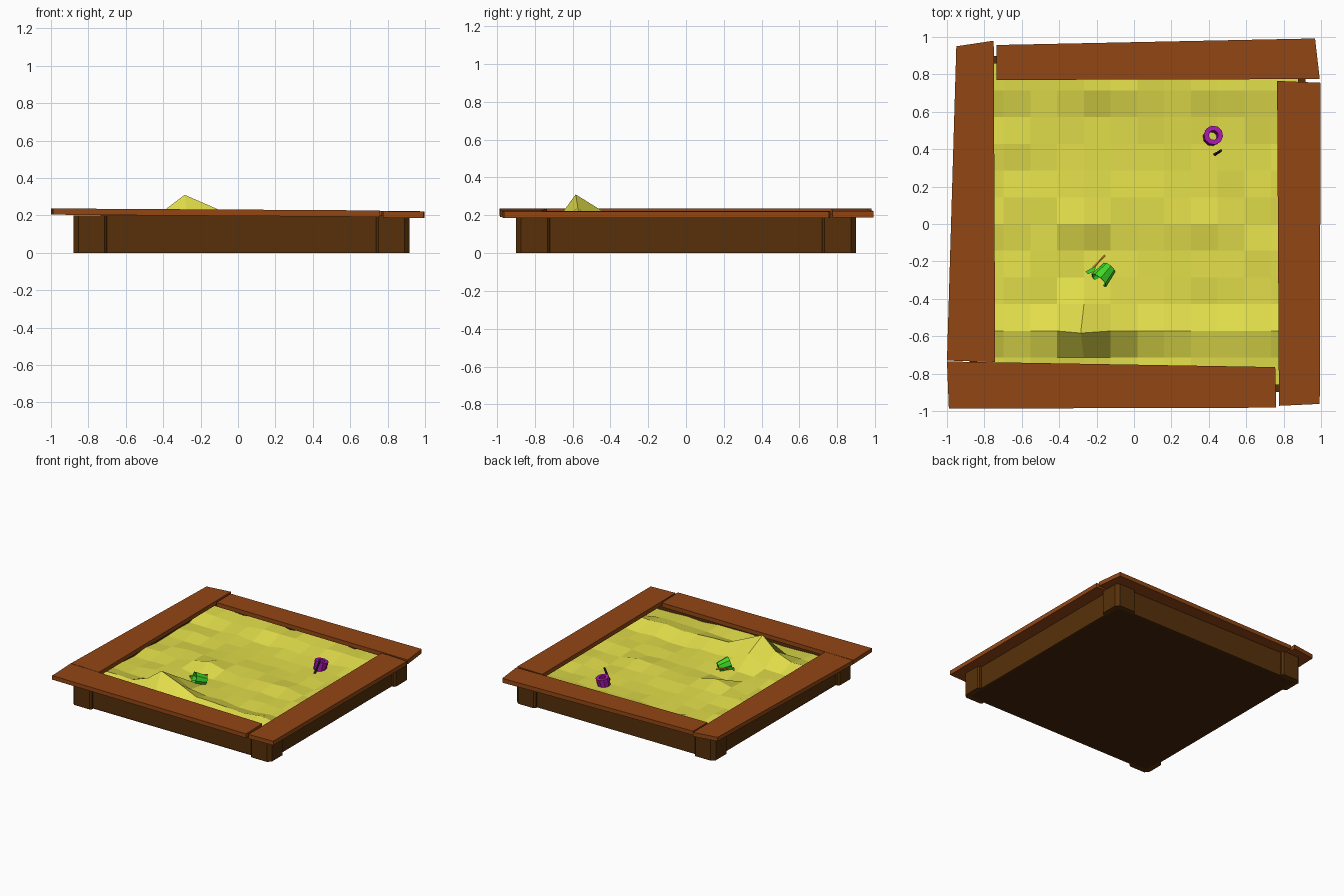
import bpy, bmesh, math, random
from mathutils import Vector

if "Cube" in bpy.data.objects:
    bpy.data.objects.remove(bpy.data.objects["Cube"])

random.seed(4)


def material(name, rgb):
    m = bpy.data.materials.new(name)
    m.diffuse_color = (*rgb, 1)
    m.use_nodes = True
    m.node_tree.nodes["Principled BSDF"].inputs["Base Color"].default_value = m.diffuse_color
    return m


PLANK = material("seat_wood", (0.29, 0.062, 0.007))
WOOD = material("dark_wood", (0.095, 0.03, 0.003))
FLOOR = material("floor_wood", (0.055, 0.017, 0.003))
SAND = material("sand", (0.76, 0.73, 0.07))
GREEN = material("green_plastic", (0.05, 0.68, 0.02))
PURPLE = material("purple_plastic", (0.4, 0.01, 0.42))
ORANGE = material("orange_plastic", (0.85, 0.4, 0.03))
NAVY = material("navy_plastic", (0.02, 0.02, 0.06))


def finish(name, bm, mat):
    bmesh.ops.recalc_face_normals(bm, faces=bm.faces)
    me = bpy.data.meshes.new(name)
    bm.to_mesh(me)
    bm.free()
    me.materials.append(mat)
    ob = bpy.data.objects.new(name, me)
    bpy.context.collection.objects.link(ob)
    return ob


def slab(name, outline, bottom, top, mat):
    """Extruded outline; bottom and top are functions of x, or constants."""
    height = lambda h, x: h(x) if callable(h) else h
    bm = bmesh.new()
    lo = [bm.verts.new((x, y, height(bottom, x))) for x, y in outline]
    hi = [bm.verts.new((x, y, height(top, x))) for x, y in outline]
    bm.faces.new(lo)
    bm.faces.new(hi)
    n = len(outline)
    for i in range(n):
        j = (i + 1) % n
        bm.faces.new((lo[i], lo[j], hi[j], hi[i]))
    return finish(name, bm, mat)


def rect(x0, x1, y0, y1):
    return [(x0, y0), (x1, y0), (x1, y1), (x0, y1)]


# Box walls and floor
CX = 0.0185
X0, X1, Y0, Y1, T = CX - 0.87, CX + 0.87, -0.87, 0.87, 0.012
slab("front_wall", rect(X0, X1, Y0, Y0 + T), 0, 0.2, WOOD)
slab("back_wall", rect(X0, X1, Y1 - T, Y1), 0, 0.2, WOOD)
slab("left_wall", rect(X0, X0 + T, Y0 + T, Y1 - T), 0, 0.2, WOOD)
slab("right_wall", rect(X1 - T, X1, Y0 + T, Y1 - T), 0, 0.2, WOOD)
slab("floor", rect(X0, X1, Y0, Y1), 0, 0.01, FLOOR)

# Chamfered corner posts wrapped around the outside of the walls
A, B, C = 0.8985, 0.87, 0.027          # outer face, wall face, chamfer
arm = [(B, B), (B, 0.72), (A - 0.012, 0.72), (A, 0.732), (A, A - C)]
corner = arm + [(y, x) for x, y in reversed(arm[1:])]
for sx, xn in ((-1, "left"), (1, "right")):
    for sy, yn in ((-1, "front"), (1, "back")):
        slab(f"{yn}_{xn}_post", [(CX + sx * x, sy * y) for x, y in corner], 0, 0.2, WOOD)

# Uneven seat planks
planks = {
    "left_seat": ([(-1, -0.73), (-0.742, -0.738), (-0.75, 0.98), (-0.95, 0.95)], 0),
    "back_seat": ([(-0.735, 0.77), (0.993, 0.775), (0.968, 0.992), (-0.735, 0.957)], -0.003),
    "right_seat": ([(0.775, -0.972), (0.993, -0.962), (0.998, 0.755), (0.765, 0.765)], -0.004),
    "front_seat": ([(-0.99, -0.987), (0.76, -0.982), (0.755, -0.765), (-1, -0.735)], 0),
}
for name, (outline, dz) in planks.items():
    slab(name, outline, lambda x: 0.197 - 0.007 * x + dz,
         lambda x: 0.231 - 0.006 * x + dz, PLANK)

# Sand: coarse height field with a front ridge, a tall pile and a few mounds
bumps = [(-0.3, 0.03, 0.13, 0.045), (-0.27, -0.135, 0.1, -0.03),
         (-0.05, 0.16, 0.09, 0.03), (0.4, 0.42, 0.15, -0.02),
         (-0.12, -0.42, 0.12, 0.03), (0.38, 0.01, 0.1, 0.025)]
rows = {1: 0.0, 2: 0.04, 10: 0.0, 11: 0.025, 12: 0.025}
N = 12
gx, gy = (X1 - X0 - 2 * T) / N, (Y1 - Y0 - 2 * T) / N
bm = bmesh.new()
grid = []
for j in range(N + 1):
    line = []
    for i in range(N + 1):
        x, y = X0 + T + gx * i, Y0 + T + gy * j
        z = 0.123 + rows.get(j, 0) + random.uniform(-0.013, 0.013)
        for bx, by, r, h in bumps:
            z += h * math.exp(-((x - bx) ** 2 + (y - by) ** 2) / r ** 2)
        if (i, j) == (4, 2):
            x, y, z = -0.285, -0.583, 0.31
        elif j == 2 and i in (3, 5):
            z = {3: 0.215, 5: 0.24}[i]
        elif (i, j) == (4, 3):
            z = 0.215
        line.append(bm.verts.new((x, y, z)))
    grid.append(line)
for j in range(N):
    for i in range(N):
        bm.faces.new((grid[j][i], grid[j][i + 1], grid[j + 1][i + 1], grid[j + 1][i]))
finish("sand", bm, SAND)


def pail(name, start, end, r0, r1, hole0, hole1, sides, mat, closed=True):
    """Hollow tapered tube from start to end, optionally closed at the start."""
    start, end = Vector(start), Vector(end)
    rot = (end - start).to_track_quat('Z', 'Y')
    bm = bmesh.new()
    rings = []
    for c, r in ((start, r0), (end, r1), (end, hole1), (start.lerp(end, 0.06), hole0)):
        rings.append([bm.verts.new(c + rot @ Vector((r * math.cos(math.tau * k / sides),
                                                      r * math.sin(math.tau * k / sides), 0)))
                      for k in range(sides)])
    pairs = [(0, 1), (1, 2), (2, 3)] + ([] if closed else [(3, 0)])
    for a, b in pairs:
        for k in range(sides):
            m = (k + 1) % sides
            bm.faces.new((rings[a][k], rings[a][m], rings[b][m], rings[b][k]))
    if closed:
        bm.faces.new(rings[0])
        bm.faces.new(rings[3])
    return finish(name, bm, mat)


def rod(name, a, b, r, mat):
    a, b = Vector(a), Vector(b)
    d = b - a
    bm = bmesh.new()
    bmesh.ops.create_cone(bm, cap_ends=True, segments=6, radius1=r, radius2=r, depth=d.length)
    ob = finish(name, bm, mat)
    ob.location = (a + b) / 2
    ob.rotation_euler = d.to_track_quat('Z', 'Y').to_euler()
    return ob


# Toys lying in the sand
pail("green_pail", (-0.13, -0.232, 0.14), (-0.188, -0.3, 0.168),
     0.038, 0.052, 0.032, 0.046, 8, GREEN)
rod("spade_handle", (-0.22, -0.235, 0.155), (-0.155, -0.167, 0.155), 0.006, ORANGE)
slab("spade_blade", [(-0.26, -0.255), (-0.245, -0.268), (-0.215, -0.255),
                     (-0.203, -0.232), (-0.225, -0.235)], 0.14, 0.156, GREEN)
pail("purple_tube", (0.408, 0.457, 0.06), (0.425, 0.475, 0.18),
     0.045, 0.052, 0.026, 0.026, 10, PURPLE, closed=False)
rod("purple_tool_handle", (0.425, 0.367, 0.09), (0.465, 0.392, 0.215), 0.008, NAVY)
